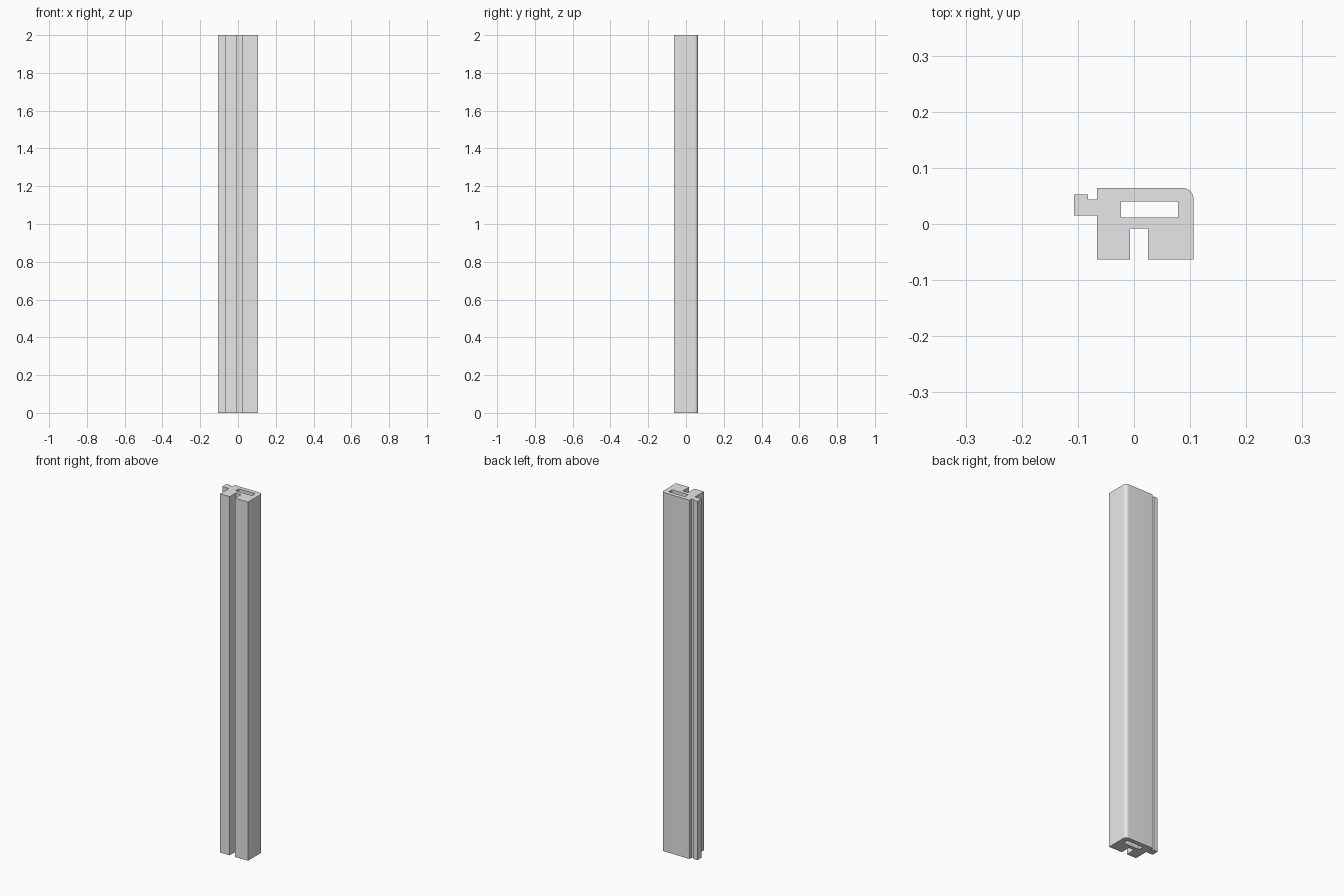
import bpy
import bmesh
from math import sin, cos, pi, radians

cube = bpy.data.objects.get("Cube")
if cube:
    bpy.data.objects.remove(cube, do_unlink=True)

HEIGHT = 2.0
LEFT, RIGHT = -0.066, 0.106      # main body sides
FRONT, BACK = -0.063, 0.064
RADIUS = 0.019                   # rounded back corner
STEPS = 8

# Plain grey finish
grey = bpy.data.materials.new("plain grey")
grey.use_nodes = True
grey.diffuse_color = (0.8, 0.8, 0.8, 1)
grey.node_tree.nodes["Principled BSDF"].inputs["Base Color"].default_value = (0.8, 0.8, 0.8, 1)

# Rounded corner arc
corner = []
for i in range(STEPS + 1):
    a = pi / 2 * i / STEPS
    corner.append((RIGHT - RADIUS + RADIUS * cos(a), BACK - RADIUS + RADIUS * sin(a)))

# Outer outline: front groove, rounded corner, stepped side tongue
outline = [
    (LEFT, FRONT), (-0.007, FRONT), (-0.007, -0.008),
    (0.025, -0.008), (0.025, FRONT), (RIGHT, FRONT),
    *corner,
    (LEFT, BACK), (LEFT, 0.044), (-0.082, 0.044), (-0.082, 0.053),
    (-0.107, 0.053), (-0.107, 0.015), (LEFT, 0.015),
]

# Hollow channel running the full length
channel = [(-0.023, 0.012), (0.078, 0.012), (0.078, 0.040), (-0.023, 0.040)]


def add_loop(bm, points):
    """Closed loop of edges on the ground plane."""
    verts = [bm.verts.new((x, y, 0)) for x, y in points]
    return [bm.edges.new((v, verts[(i + 1) % len(verts)])) for i, v in enumerate(verts)]


# Fill the section and extrude it upward
bm = bmesh.new()
edges = add_loop(bm, outline) + add_loop(bm, channel)
bmesh.ops.triangle_fill(bm, use_beauty=True, use_dissolve=False, edges=edges, normal=(0, 0, 1))
result = bmesh.ops.extrude_face_region(bm, geom=bm.faces[:], use_keep_orig=True)
top = [g for g in result["geom"] if isinstance(g, bmesh.types.BMVert)]
bmesh.ops.translate(bm, verts=top, vec=(0, 0, HEIGHT))
bmesh.ops.recalc_face_normals(bm, faces=bm.faces[:])

mesh = bpy.data.meshes.new("profile_bar")
bm.to_mesh(mesh)
bm.free()
mesh.materials.append(grey)
bar = bpy.data.objects.new("profile_bar", mesh)
bpy.context.collection.objects.link(bar)

# Smooth only the rounded corner
bpy.ops.object.select_all(action="DESELECT")
bar.select_set(True)
bpy.context.view_layer.objects.active = bar
bpy.ops.object.shade_smooth_by_angle(angle=radians(30))
